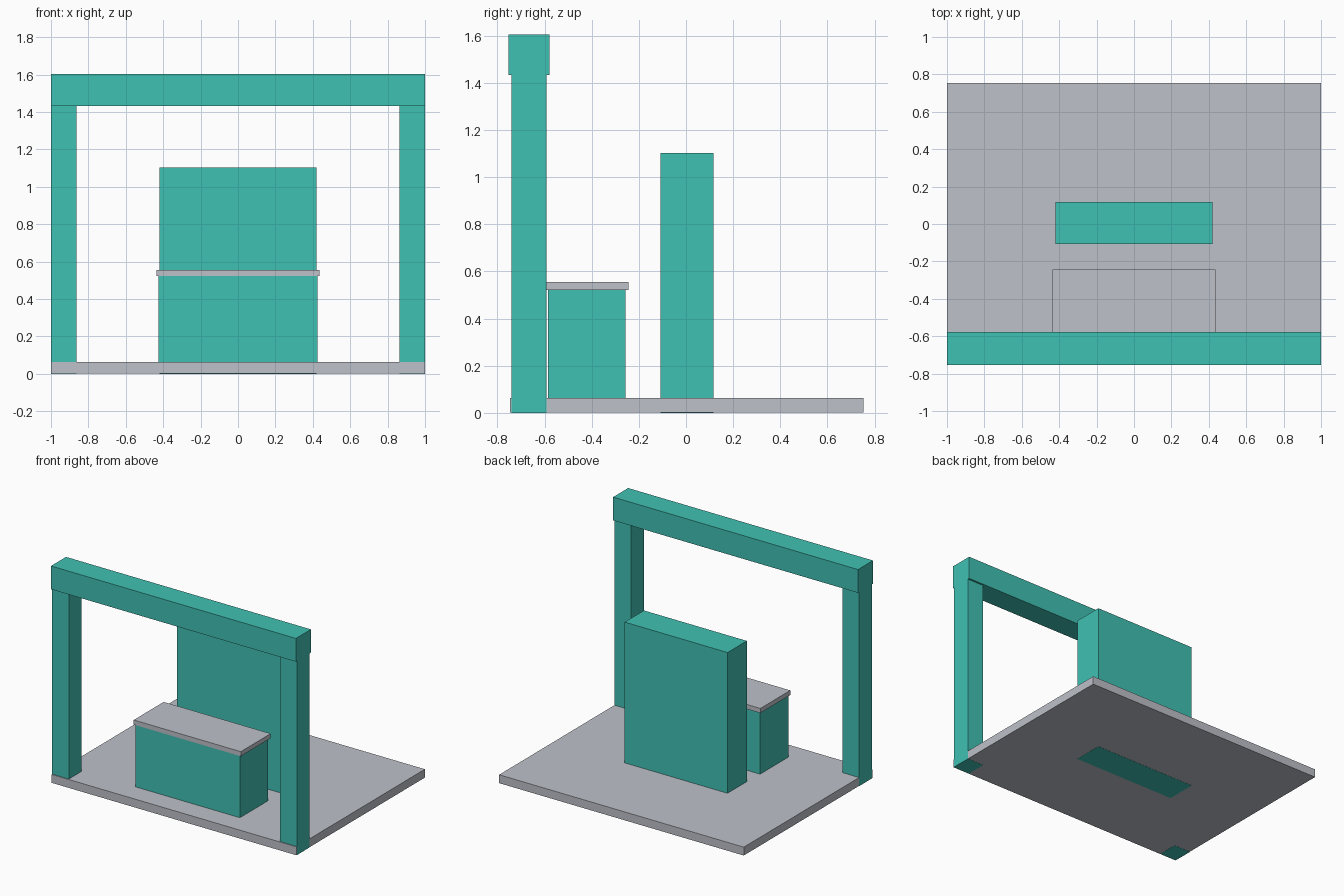
import bpy

if "Cube" in bpy.data.objects:
    bpy.data.objects.remove(bpy.data.objects["Cube"])


def material(name, color):
    mat = bpy.data.materials.new(name)
    mat.diffuse_color = (*color, 1)
    mat.use_nodes = True
    mat.node_tree.nodes["Principled BSDF"].inputs["Base Color"].default_value = mat.diffuse_color
    return mat


teal = material("teal", (0.051, 0.533, 0.451))
grey = material("light grey", (0.509, 0.533, 0.584))


def box(name, x, y, z, mat):
    """Axis-aligned box from (min, max) ranges."""
    bpy.ops.mesh.primitive_cube_add(
        size=1, location=[(a + b) / 2 for a, b in (x, y, z)])
    ob = bpy.context.object
    ob.name = name
    ob.scale = [b - a for a, b in (x, y, z)]
    bpy.ops.object.transform_apply(location=False, rotation=False, scale=True)
    ob.data.materials.append(mat)
    return ob


# Floor slab
box("floor_slab", (-0.999, 0.999), (-0.747, 0.753), (0.001, 0.063), grey)

# Front gateway: two posts running through the slab, and a beam on top
for side, name in ((-1, "left_post"), (1, "right_post")):
    box(name, sorted((side * 0.863, side)), (-0.741, -0.592), (0, 1.432), teal)
box("top_beam", (-1, 1), (-0.753, -0.578), (1.432, 1.604), teal)

# Counter with overhanging top
box("counter_body", (-0.426, 0.426), (-0.586, -0.256), (0.06, 0.522), teal)
box("counter_top", (-0.437, 0.437), (-0.592, -0.243), (0.522, 0.556), grey)

# Back wall panel standing through the slab
box("back_panel", (-0.421, 0.419), (-0.108, 0.117), (0, 1.102), teal)
